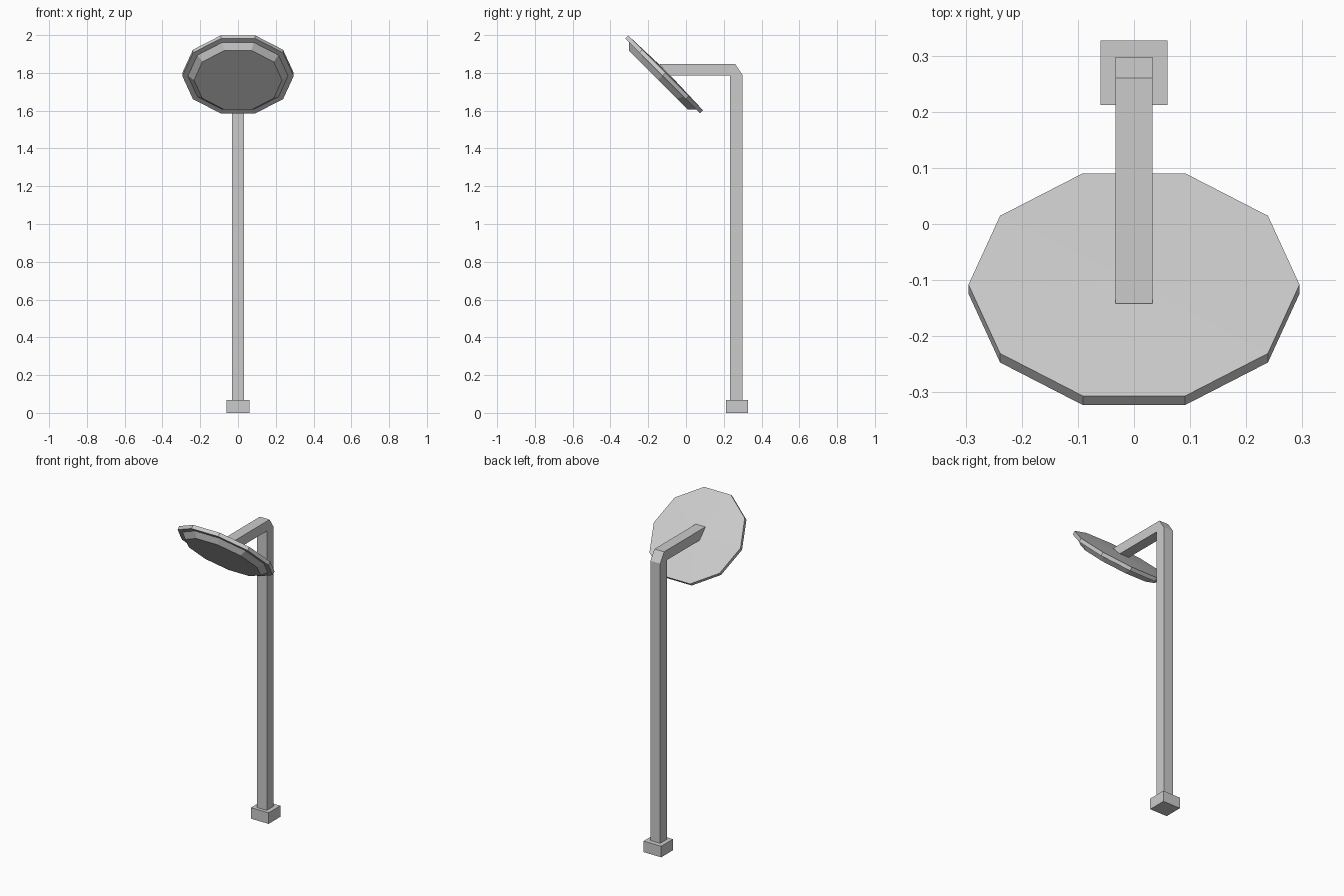
import bpy, math
from mathutils import Matrix, Vector

if "Cube" in bpy.data.objects:
    bpy.data.objects.remove(bpy.data.objects["Cube"])


def make_object(name, verts, faces):
    mesh = bpy.data.meshes.new(name)
    mesh.from_pydata(verts, [], faces)
    mesh.update()
    obj = bpy.data.objects.new(name, mesh)
    bpy.context.collection.objects.link(obj)
    return obj


def prism(name, profile, half_width):
    """Extrude a (y, z) outline symmetrically along x."""
    n = len(profile)
    verts = [(s * half_width, y, z) for s in (1, -1) for y, z in profile]
    faces = [tuple(range(n)), tuple(reversed(range(n, 2 * n)))]
    faces += [(i, i + n, (i + 1) % n + n, (i + 1) % n) for i in range(n)]
    return make_object(name, verts, faces)


def turned(name, rings, sides, matrix):
    """Stack of regular polygons (radius, height), capped at both ends."""
    verts = [matrix @ Vector((r * math.cos(math.tau * i / sides),
                              r * math.sin(math.tau * i / sides), h))
             for r, h in rings for i in range(sides)]
    last = (len(rings) - 1) * sides
    faces = [tuple(reversed(range(sides))), tuple(range(last, last + sides))]
    for k in range(len(rings) - 1):
        for i in range(sides):
            a, b = k * sides + i, k * sides + (i + 1) % sides
            faces.append((a, b, b + sides, a + sides))
    return make_object(name, verts, faces)


# square foot
prism("base", [(0.212, 0), (0.327, 0), (0.327, 0.068), (0.212, 0.068)], 0.06)

# upright post with chamfered elbow and arm ending on the slope of the disc
prism("post_and_arm", [(0.233, 0.06), (0.298, 0.06), (0.298, 1.79),
                       (0.26, 1.848), (-0.142, 1.848), (-0.086, 1.787),
                       (0.233, 1.787)], 0.033)

# ten-sided disc: raised front face, bevel, rim, slightly domed back
tilt = Matrix.Translation((0, -0.108, 1.80)) @ Matrix.Rotation(math.radians(-45), 4, 'X')
turned("tilted_disc", [(0.233, -0.054), (0.265, -0.023), (0.295, -0.023),
                       (0.295, 0.0), (0.04, 0.008)], 10, tilt)
